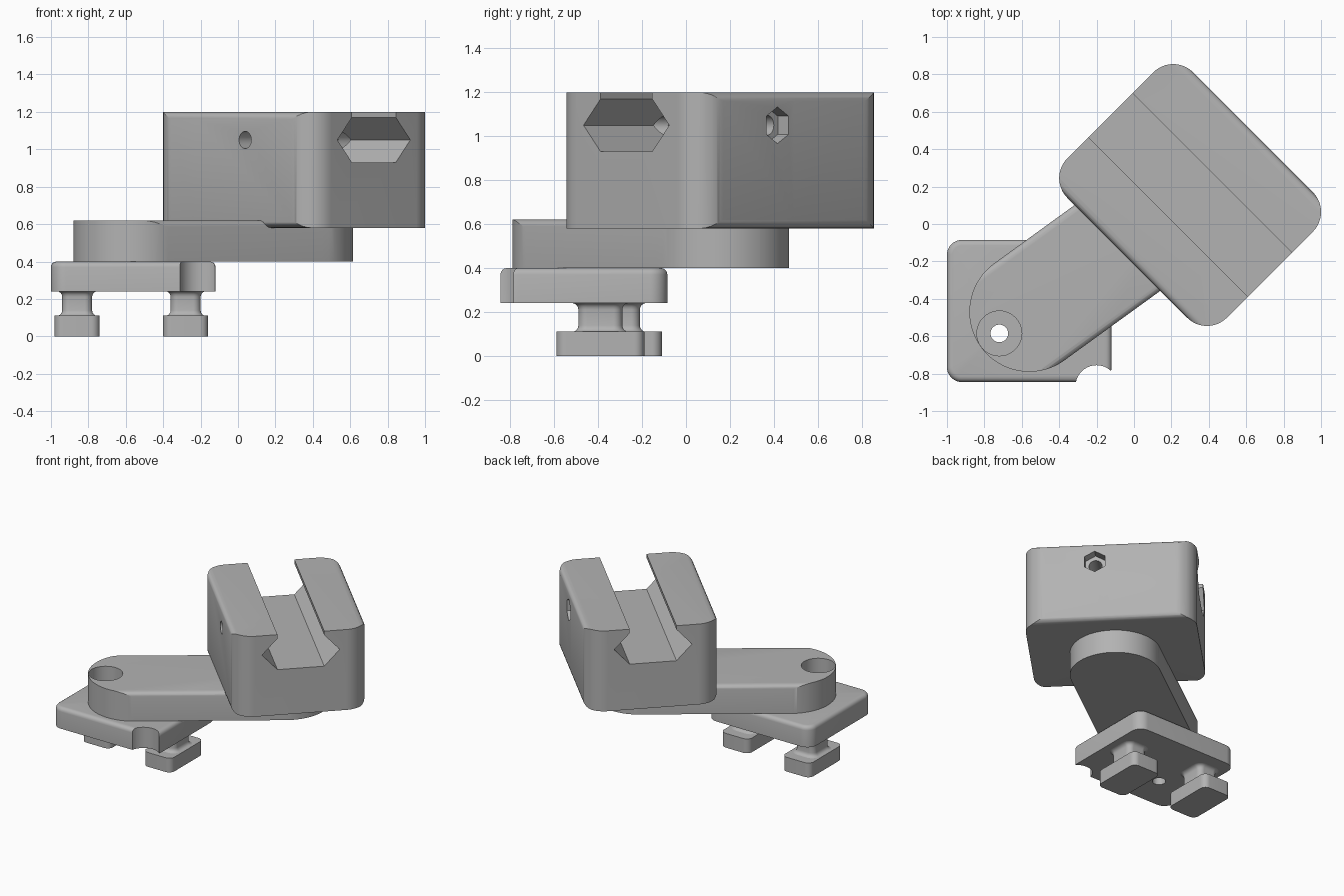
import bpy, bmesh, math
from mathutils import Matrix, Vector

if "Cube" in bpy.data.objects:
    bpy.data.objects.remove(bpy.data.objects["Cube"], do_unlink=True)

GREY = (0.45, 0.45, 0.45, 1)
grey = bpy.data.materials.new("light_grey")
grey.use_nodes = True
grey.diffuse_color = GREY
grey.node_tree.nodes["Principled BSDF"].inputs["Base Color"].default_value = GREY


def loft(name, rings, frame=Matrix()):
    """Closed solid through stacked outlines given as (points, height)."""
    bm = bmesh.new()
    loops = [[bm.verts.new((x, y, z)) for x, y in pts] for pts, z in rings]
    for low, high in zip(loops, loops[1:]):
        for i in range(len(low)):
            j = (i + 1) % len(low)
            bm.faces.new((low[i], low[j], high[j], high[i]))
    bm.faces.new(loops[0][::-1])
    bm.faces.new(loops[-1])
    bm.transform(frame)
    bmesh.ops.recalc_face_normals(bm, faces=bm.faces)
    mesh = bpy.data.meshes.new(name)
    bm.to_mesh(mesh)
    bm.free()
    mesh.materials.append(grey)
    obj = bpy.data.objects.new(name, mesh)
    bpy.context.collection.objects.link(obj)
    return obj


def prism(name, pts, low, high, frame=Matrix()):
    return loft(name, [(pts, low), (pts, high)], frame)


def rounded(hx, hy, r, steps=12):
    pts = []
    for k, (sx, sy) in enumerate(((1, 1), (-1, 1), (-1, -1), (1, -1))):
        for i in range(steps + 1):
            a = math.pi / 2 * (k + i / steps)
            pts.append((sx * (hx - r) + r * math.cos(a), sy * (hy - r) + r * math.sin(a)))
    return pts


def ngon(r, sides=40, turn=0.0):
    return [(r * math.cos(turn + math.tau * i / sides),
             r * math.sin(turn + math.tau * i / sides)) for i in range(sides)]


def eased(half, low, high, w, h, both):
    """Side profile with rounded top edges, and bottom edges when both is set."""
    arc = [(half - w + w * math.cos(a), high - h + h * math.sin(a))
           for a in (math.pi / 8 * i for i in range(5))]
    right = [(x, low + high - z) for x, z in reversed(arc)] if both else [(half, low)]
    right += arc
    return right + [(-x, z) for x, z in reversed(right)]


def cut(obj, tool, operation="DIFFERENCE"):
    mod = obj.modifiers.new("cut", "BOOLEAN")
    mod.object, mod.operation, mod.solver = tool, operation, "EXACT"
    bpy.context.view_layer.objects.active = obj
    bpy.ops.object.modifier_apply(modifier=mod.name)
    bpy.data.objects.remove(tool, do_unlink=True)


def at(x, y, z=0.0):
    return Matrix.Translation((x, y, z))


def axes(x, y, z):
    return Matrix((x, y, z)).transposed().to_4x4()


# Frames: profile in local x/y, extruded along local z
ALONG_Y = axes((1, 0, 0), (0, 0, 1), (0, -1, 0))
ALONG_X = axes((0, 1, 0), (0, 0, 1), (1, 0, 0))

# Clamp block: turned 45 degrees, eased long edges, rounded upright corners
turned = at(0.30, 0.155) @ Matrix.Rotation(math.radians(45), 4, "Z")
block = prism("clamp_block", rounded(0.475, 0.603, 0.15), 0.58, 1.20, turned)
cut(block, prism("edges", eased(0.475, 0.58, 1.20, 0.045, 0.04, True),
                 -0.8, 0.8, turned @ ALONG_Y), "INTERSECT")

# Hexagonal channel, open at the top
half_slot = [(0.166, 0.93), (0.276, 1.05), (0.166, 1.17), (0.166, 1.3)]
slot = half_slot + [(-x, z) for x, z in reversed(half_slot)]
cut(block, prism("channel", slot, -0.8, 0.8, turned @ ALONG_Y))

# Cross bolt hole with a nut pocket
bolt = turned @ at(0, -0.105, 1.05) @ ALONG_X
cut(block, prism("bolt_hole", ngon(0.046), -0.6, 0.6, bolt))
cut(block, prism("nut_pocket", ngon(0.083, 6, math.pi / 2), 0.405, 0.6, bolt))

# Arm: long rounded bar with eased top edges on its straight sides
start, end = Vector((-0.56, -0.47)), Vector((0.295, 0.15))
span, mid = end - start, (start + end) / 2
bar = at(mid.x, mid.y) @ Matrix.Rotation(math.atan2(span.y, span.x), 4, "Z")
arm = prism("arm", rounded(span.length / 2 + 0.32, 0.3201, 0.32, 24), 0.40, 0.62, bar)
cut(arm, prism("edges", eased(0.3201, 0.40, 0.62, 0.035, 0.035, False),
               -1, 1, bar @ ALONG_X), "INTERSECT")
screw = at(-0.72, -0.585)
cut(arm, prism("counterbore", ngon(0.12), 0.46, 0.8, screw))
cut(arm, prism("screw_hole", ngon(0.047), 0.3, 0.8, screw))

# Base plate with rounded top rim, corner notch and screw hole
rings = [(rounded(0.44, 0.38, 0.08), 0.24)]
for i in range(5):
    a = math.pi / 8 * i
    inset = 0.03 * (1 - math.cos(a))
    rings.append((rounded(0.44 - inset, 0.38 - inset, 0.08 - inset),
                  0.37 + 0.03 * math.sin(a)))
plate = loft("base_plate", rings, at(-0.56, -0.465))
cut(plate, prism("notch", ngon(0.113), 0.1, 0.6, at(-0.2, -0.868)))
cut(plate, prism("screw_hole", ngon(0.047), 0.1, 0.6, screw))

# Two T-shaped feet with flared necks
parts = [block, arm, plate]
for side, x, y in (("left", -0.28, -0.39), ("right", -0.86, -0.31)):
    parts.append(prism(side + "_foot", rounded(0.12, 0.20, 0.045), 0, 0.11, at(x, y)))
    rings = []
    for i in range(5):
        a = math.pi / 8 * i
        grow = 0.03 * (1 - math.sin(a))
        rings.append((rounded(0.08 + grow, 0.10 + grow, 0.04 + grow),
                      0.109 + 0.03 * (1 - math.cos(a))))
    rings += [(pts, 0.35 - z) for pts, z in reversed(rings)]
    parts.append(loft(side + "_neck", rings, at(x, y)))

# Smooth rounds, sharp edges
bpy.ops.object.select_all(action="DESELECT")
for obj in parts:
    obj.select_set(True)
bpy.context.view_layer.objects.active = block
bpy.ops.object.shade_smooth_by_angle(angle=math.radians(30))
